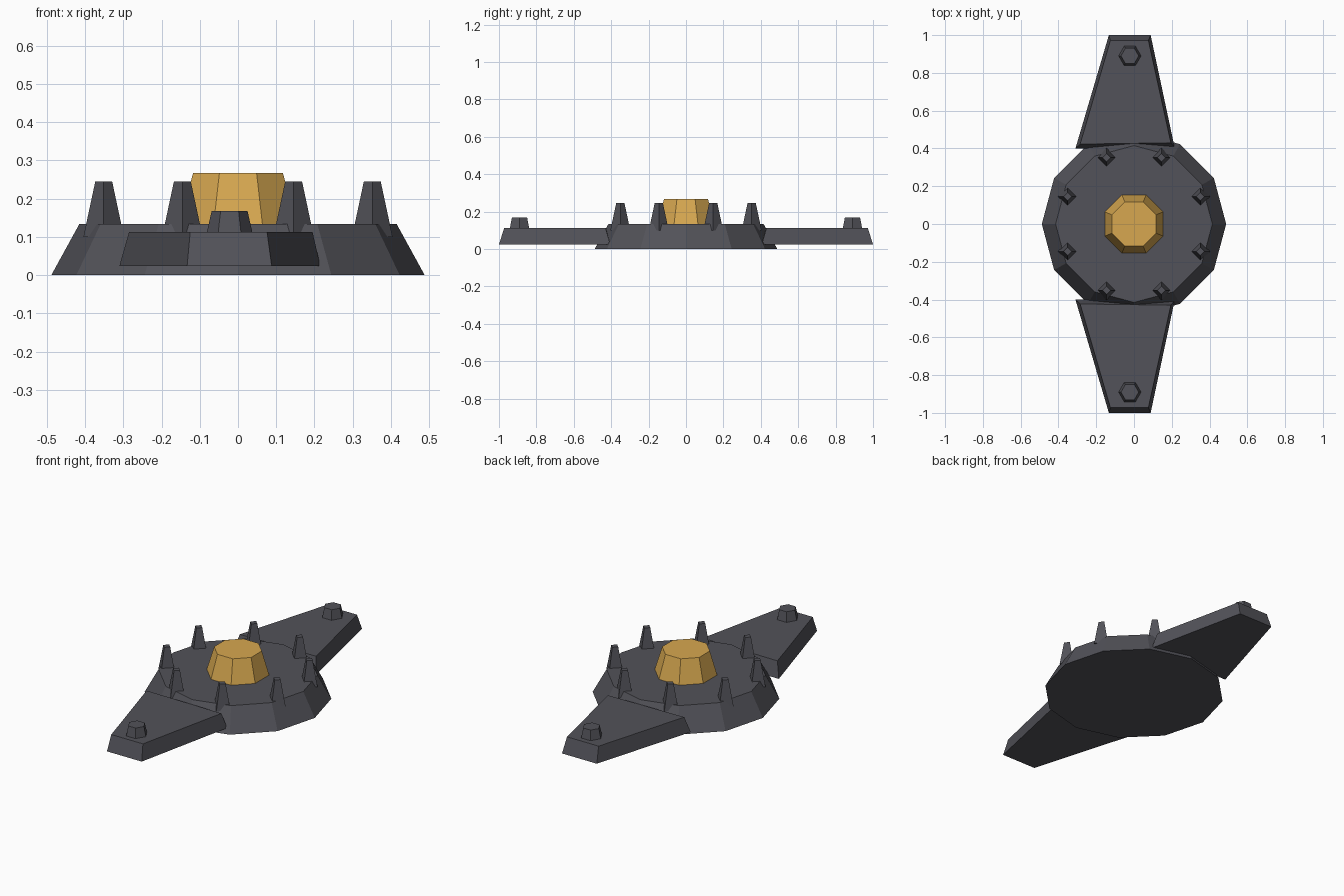
import bpy, bmesh
from math import sin, cos, pi, radians

cube = bpy.data.objects.get("Cube")
if cube:
    bpy.data.objects.remove(cube, do_unlink=True)


def make_material(name, color):
    mat = bpy.data.materials.new(name)
    mat.use_nodes = True
    mat.diffuse_color = color
    mat.node_tree.nodes["Principled BSDF"].inputs["Base Color"].default_value = color
    return mat


dark_metal = make_material("dark_metal", (0.085, 0.085, 0.1, 1))
amber = make_material("amber", (0.68, 0.39, 0.08, 1))


def loft(name, lower, upper, z0, z1, mat):
    """Solid between two outlines with equal point counts."""
    bm = bmesh.new()
    a = [bm.verts.new((x, y, z0)) for x, y in lower]
    b = [bm.verts.new((x, y, z1)) for x, y in upper]
    n = len(a)
    bm.faces.new(a)
    bm.faces.new(b)
    for i in range(n):
        j = (i + 1) % n
        bm.faces.new((a[i], a[j], b[j], b[i]))
    bmesh.ops.recalc_face_normals(bm, faces=bm.faces)
    mesh = bpy.data.meshes.new(name)
    bm.to_mesh(mesh)
    bm.free()
    mesh.materials.append(mat)
    obj = bpy.data.objects.new(name, mesh)
    bpy.context.collection.objects.link(obj)
    return obj


def ring(sides, radius, center=(0, 0), phase=0):
    return [(center[0] + radius * cos(phase + 2 * pi * i / sides),
             center[1] + radius * sin(phase + 2 * pi * i / sides)) for i in range(sides)]


def frustum(name, sides, r0, r1, z0, z1, mat, center=(0, 0), phase=0):
    return loft(name, ring(sides, r0, center, phase), ring(sides, r1, center, phase), z0, z1, mat)


# Central disc and glowing core
frustum("base_disc", 12, 0.488, 0.415, 0, 0.133, dark_metal)
frustum("core", 8, 0.169, 0.127, 0.125, 0.267, amber, phase=pi / 8)

# Spikes around the rim
for i in range(8):
    angle = radians(22.5 + 45 * i)
    frustum(f"spike_{i + 1}", 4, 0.053, 0.022, 0.1, 0.245, dark_metal,
            (0.38 * cos(angle), 0.38 * sin(angle)))

# Tapered arms with a hexagonal bolt near each tip
arm_low = [(-0.31, 0.4), (0.215, 0.405), (0.088, 1.0), (-0.133, 1.0)]
arm_top = [(-0.285, 0.423), (0.195, 0.43), (0.076, 0.972), (-0.125, 0.972)]
for side, s in (("front", -1), ("back", 1)):
    loft(side + "_arm", [(x, s * y) for x, y in arm_low],
         [(x, s * y) for x, y in arm_top], 0.024, 0.112, dark_metal)
    frustum(side + "_bolt", 6, 0.061, 0.047, 0.105, 0.167, dark_metal, (-0.022, s * 0.89))
